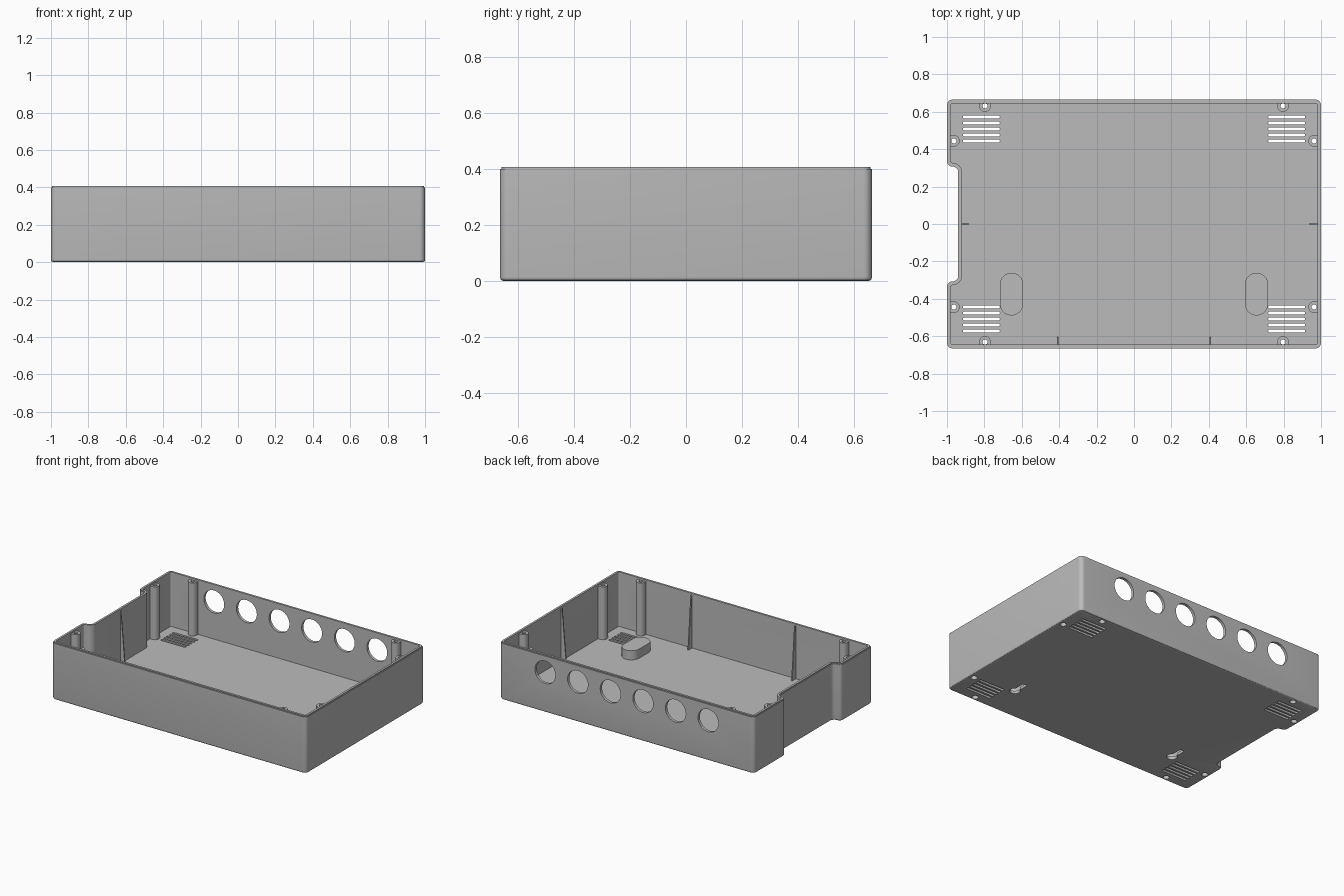
import bpy, bmesh
from math import sin, cos, pi, radians
from mathutils import Matrix, Vector

if "Cube" in bpy.data.objects:
    bpy.data.objects.remove(bpy.data.objects["Cube"])

GREY = (0.5, 0.5, 0.5, 1)
grey = bpy.data.materials.new("grey_plastic")
grey.use_nodes = True
grey.diffuse_color = GREY
grey.node_tree.nodes["Principled BSDF"].inputs["Base Color"].default_value = GREY

X, Y, H = 1.0, 0.665, 0.407      # half width, half depth, height
R, WALL, FLOOR = 0.03, 0.02, 0.02


def arc(cx, cy, r, a0, a1, n=8):
    angles = [radians(a0 + (a1 - a0) * i / n) for i in range(n + 1)]
    return [(cx + r * cos(a), cy + r * sin(a)) for a in angles]


def circle(cx, cy, r, n=32):
    return arc(cx, cy, r, 0, 360, n)[:-1]


def stadium(cx, cy, length, r, upright=False):
    h = length / 2 - r
    if upright:
        return arc(cx, cy + h, r, 0, 180, 16) + arc(cx, cy - h, r, 180, 360, 16)
    return arc(cx + h, cy, r, -90, 90) + arc(cx - h, cy, r, 90, 270)


def loft(name, stacks, matrix=None):
    """Each stack is a list of (outline, z) rings skinned into one closed solid."""
    bm = bmesh.new()
    for stack in stacks:
        rings = [[bm.verts.new((x, y, z)) for x, y in pts] for pts, z in stack]
        for a, b in zip(rings, rings[1:]):
            for i in range(len(a)):
                j = (i + 1) % len(a)
                bm.faces.new((a[i], a[j], b[j], b[i]))
        bm.faces.new(rings[0][::-1])
        bm.faces.new(rings[-1])
    bmesh.ops.recalc_face_normals(bm, faces=bm.faces)
    if matrix:
        bm.transform(matrix)
    mesh = bpy.data.meshes.new(name)
    bm.to_mesh(mesh)
    bm.free()
    mesh.materials.append(grey)
    obj = bpy.data.objects.new(name, mesh)
    bpy.context.collection.objects.link(obj)
    return obj


def prism(name, outlines, z0, z1, matrix=None):
    return loft(name, [[(o, z0), (o, z1)] for o in outlines], matrix)


def cut(target, *cutters):
    bpy.context.view_layer.objects.active = target
    for cutter in cutters:
        mod = target.modifiers.new("cut", "BOOLEAN")
        mod.operation, mod.solver, mod.object = "DIFFERENCE", "EXACT", cutter
        bpy.ops.object.modifier_apply(modifier=mod.name)


def case_outline(t):
    """Rounded case outline, with the recess in the right side, inset by t."""
    c, o, i = X - R, 0.337, 0.277
    return (arc(c, Y - R, R - t, 0, 90) + arc(-c, Y - R, R - t, 90, 180)
            + arc(-c, o, R - t, 180, 270) + arc(-c, i, R + t, 90, 0)
            + arc(-c, -i, R + t, 0, -90) + arc(-c, -o, R - t, 90, 180)
            + arc(-c, R - Y, R - t, 180, 270) + arc(c, R - Y, R - t, 270, 360))


UPRIGHT = Matrix.Rotation(pi / 2, 4, "X")
parts = []

# Tray: outside, stepped rim and inside as one skin
rings = [(0.013, 0), (0.005, 0.003), (0.001, 0.008), (0, 0.014), (0, 0.4),
         (0.005, 0.4), (0.005, H), (WALL, H), (WALL, FLOOR)]
tray = loft("tray", [[(case_outline(t), z) for t, z in rings]])
parts.append(tray)

# Cutters: cable holes, vents, screw bores, keyholes
cable_holes = prism("cable_hole_cutter",
                    [circle((i - 2.5) * 0.256, 0.285, 0.08, 48) for i in range(6)],
                    -0.75, -0.6, UPRIGHT)
vents = prism("vent_cutter",
              [stadium(sx * 0.816, sy * (0.444 + i * 0.032), 0.198, 0.009)
               for sx in (-1, 1) for sy in (-1, 1) for i in range(5)], -0.1, 0.1)

# Each post: centre and the direction its flat back faces
post_spots = []
for sx in (-1, 1):
    for sy in (-1, 1):
        post_spots.append((sx * 0.797, sy * 0.631, 0 if sy < 0 else 180))
        post_spots.append((sx * 0.963, sy * 0.444, -90 if sx < 0 else 90))
bores = prism("bore_cutter", [circle(x, y, 0.0135) for x, y, a in post_spots], -0.1, 0.6)
sinks = prism("sink_cutter", [circle(x, y, 0.021) for x, y, a in post_spots], -0.1, 0.2)

PAD_X, PAD_Y = 0.655, -0.375
keyholes = prism("keyhole_cutter",
                 [arc(s * PAD_X, -0.405, 0.034, 120, 420, 28)
                  + arc(s * PAD_X, -0.315, 0.017, 0, 180, 12) for s in (-1, 1)],
                 -0.1, 0.05)
cut(tray, cable_holes, vents, bores, sinks, keyholes)

# Screw posts
for n, (x, y, a) in enumerate(post_spots):
    outline = arc(0, 0, 0.031, 0, 180, 16) + [(-0.031, -0.022), (0.031, -0.022)]
    place = Matrix.Translation((x, y, 0)) @ Matrix.Rotation(radians(a), 4, "Z")
    post = prism(f"screw_post_{n + 1}", [outline], 0.01, 0.395, place)
    cut(post, bores, sinks)
    parts.append(post)

# Hollow keyhole pads
pockets = prism("pocket_cutter",
                [stadium(s * PAD_X, PAD_Y, 0.2, 0.047, True) for s in (-1, 1)], -0.1, 0.07)
for side, s in (("left", 1), ("right", -1)):
    pad = prism(f"keyhole_pad_{side}", [stadium(s * PAD_X, PAD_Y, 0.228, 0.062, True)],
                0.012, 0.085)
    cut(pad, pockets)
    parts.append(pad)

# Tapered wall ribs
for name, x, y, a in (("right", -0.932, 0, 0), ("left", 0.985, 0, 180),
                      ("front_left", 0.407, -0.65, 90), ("front_right", -0.407, -0.65, 90)):
    place = Matrix.Translation((x, y, 0)) @ Matrix.Rotation(radians(a), 4, "Z") @ UPRIGHT
    parts.append(prism(f"rib_{name}", [[(0, 0.01), (0.047, 0.01), (0.014, 0.395), (0, 0.395)]],
                       -0.004, 0.004, place))

for cutter in (cable_holes, vents, bores, sinks, keyholes, pockets):
    bpy.data.objects.remove(cutter)

# Smooth the round surfaces, keep the edges sharp
bpy.ops.object.select_all(action="DESELECT")
for part in parts:
    part.select_set(True)
bpy.context.view_layer.objects.active = tray
bpy.ops.object.shade_smooth_by_angle(angle=radians(30))
